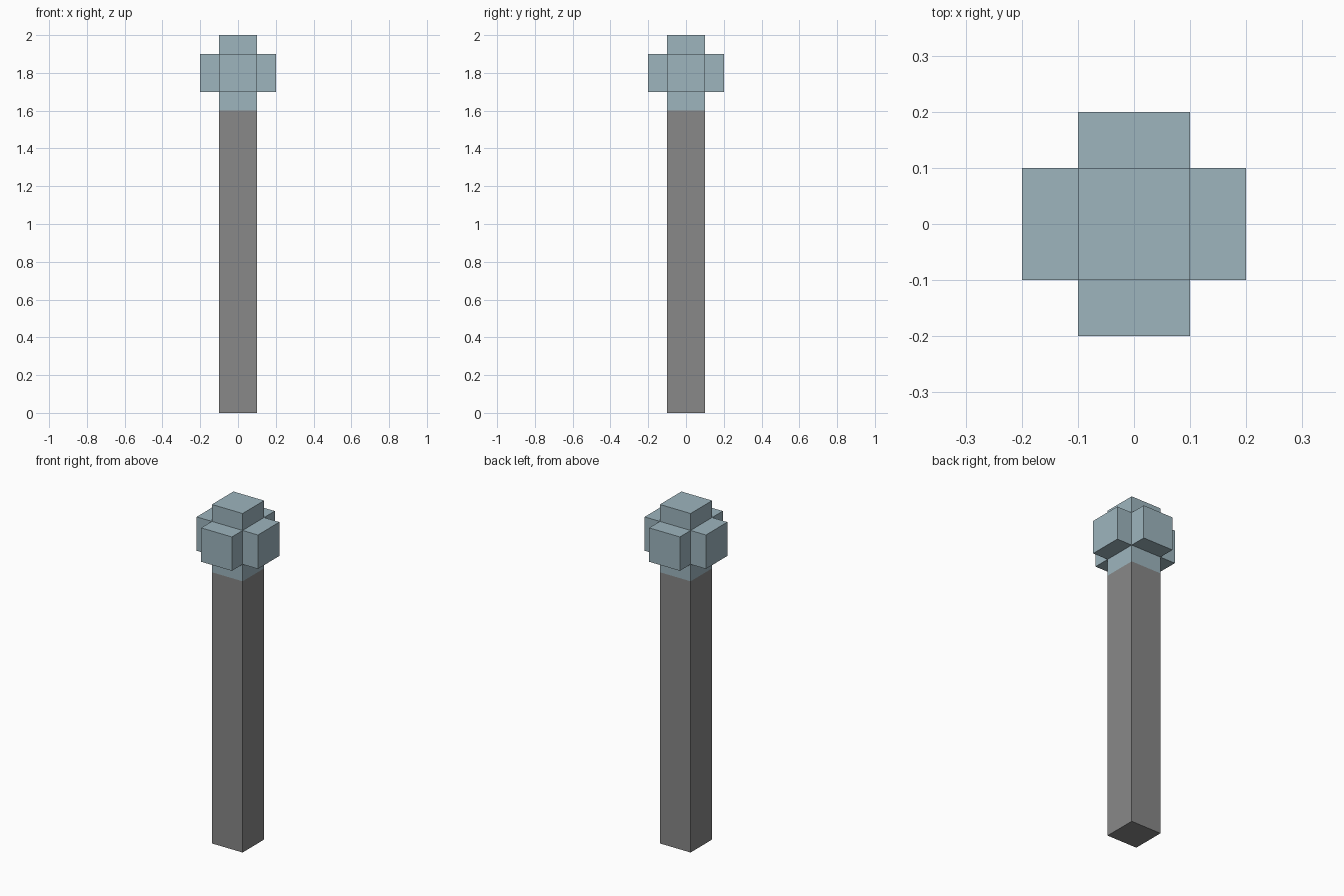
import bpy
import bmesh
from mathutils import Matrix

default_cube = bpy.data.objects.get("Cube")
if default_cube:
    bpy.data.objects.remove(default_cube, do_unlink=True)

WIDTH = 0.2           # side of the shaft and of the head's core
ARM = WIDTH / 2       # how far each block stands out from the core
SHAFT_HEIGHT = 1.6
HEAD_CENTRE = SHAFT_HEIGHT + WIDTH


def make_material(name, colour):
    mat = bpy.data.materials.new(name)
    mat.use_nodes = True
    mat.diffuse_color = colour
    mat.node_tree.nodes["Principled BSDF"].inputs["Base Color"].default_value = colour
    return mat


def make_object(name, bm, mat, height):
    mesh = bpy.data.meshes.new(name)
    bm.to_mesh(mesh)
    bm.free()
    mesh.materials.append(mat)
    obj = bpy.data.objects.new(name, mesh)
    obj.location.z = height
    bpy.context.collection.objects.link(obj)
    return obj


grey = make_material("shaft grey", (0.246, 0.246, 0.246, 1))
blue = make_material("pale blue", (0.337, 0.462, 0.515, 1))

# Shaft: a plain square post
bm = bmesh.new()
bmesh.ops.create_cube(bm, size=1, matrix=Matrix.Diagonal((WIDTH, WIDTH, SHAFT_HEIGHT, 1)))
make_object("shaft", bm, grey, SHAFT_HEIGHT / 2)

# Head: a cube with every face pushed out into a block
bm = bmesh.new()
bmesh.ops.create_cube(bm, size=WIDTH)
bm.normal_update()
directions = [f.normal.copy() for f in bm.faces]
for direction in directions:
    face = next(f for f in bm.faces
                if f.normal.dot(direction) > 0.9
                and abs(f.calc_center_median().dot(direction) - WIDTH / 2) < 0.001
                and f.calc_center_median().length < WIDTH * 0.6)
    block = bmesh.ops.extrude_discrete_faces(bm, faces=[face])["faces"][0]
    bmesh.ops.translate(bm, verts=block.verts, vec=direction * ARM)
    bm.normal_update()
bmesh.ops.remove_doubles(bm, verts=bm.verts, dist=0.0001)
make_object("head", bm, blue, HEAD_CENTRE)
